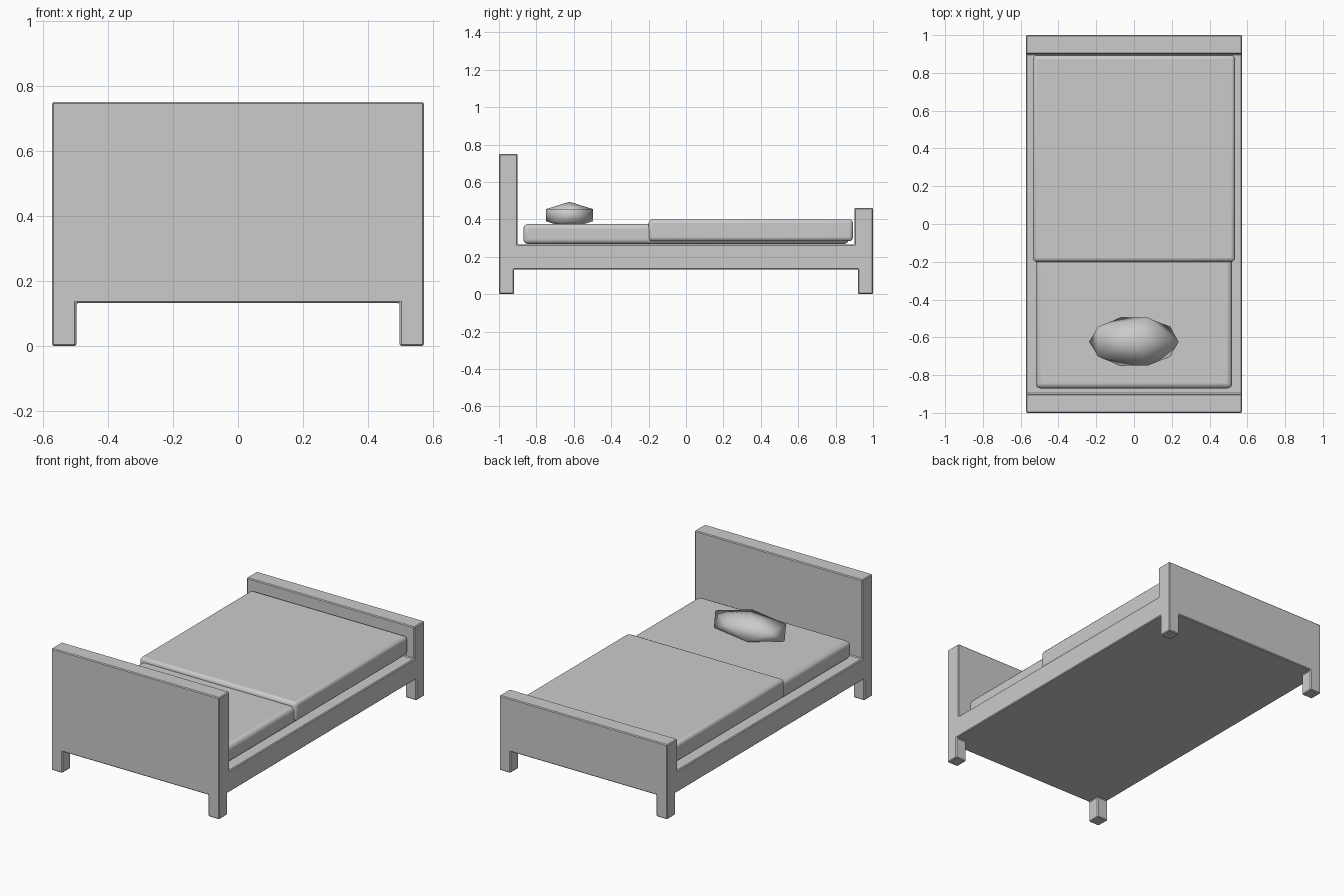
import bpy, bmesh, math
from mathutils import Matrix

if "Cube" in bpy.data.objects:
    bpy.data.objects.remove(bpy.data.objects["Cube"])


def finish(name, bm, bevel, segments, smooth):
    me = bpy.data.meshes.new(name)
    bm.to_mesh(me)
    bm.free()
    ob = bpy.data.objects.new(name, me)
    bpy.context.collection.objects.link(ob)
    if bevel:
        mod = ob.modifiers.new("edge_bevel", 'BEVEL')
        mod.width = bevel
        mod.segments = segments
        mod.limit_method = 'ANGLE'
    if smooth:
        bpy.ops.object.select_all(action='DESELECT')
        ob.select_set(True)
        bpy.context.view_layer.objects.active = ob
        bpy.ops.object.shade_smooth_by_angle(angle=math.radians(smooth))
    return ob


def soft_box(name, x, y, z, bevel, segments):
    bm = bmesh.new()
    size = (x[1] - x[0], y[1] - y[0], z[1] - z[0])
    mid = (sum(x) / 2, sum(y) / 2, sum(z) / 2)
    bmesh.ops.create_cube(bm, size=1, matrix=Matrix.Translation(mid) @ Matrix.Diagonal((*size, 1)))
    return finish(name, bm, bevel, segments, 35)


# Bed frame: one solid of headboard, base, footboard and four legs
bm = bmesh.new()
xs = [-0.572, -0.497, 0.497, 0.572]
ys = [-1, -0.92, -0.9, 0.9, 0.92, 1]
zs = [0, 0.132, 0.265, 0.46, 0.75]


def solid(i, j, k):
    if not (0 <= i < 3 and 0 <= j < 5 and 0 <= k < 4):
        return False
    if k == 0:
        return i != 1 and j in (0, 4)
    if k == 1:
        return True
    return j < 2 or (k == 2 and j > 2)


for i in range(3):
    for j in range(5):
        for k in range(4):
            if not solid(i, j, k):
                continue
            for axis in range(3):
                for side in (0, 1):
                    n = [i, j, k]
                    n[axis] += 2 * side - 1
                    if solid(*n):
                        continue
                    corners = []
                    for a, b in ((0, 0), (1, 0), (1, 1), (0, 1)):
                        c = [i, j, k]
                        c[axis] += side
                        c[(axis + 1) % 3] += a
                        c[(axis + 2) % 3] += b
                        corners.append(bm.verts.new((xs[c[0]], ys[c[1]], zs[c[2]])))
                    bm.faces.new(corners)
bmesh.ops.remove_doubles(bm, verts=bm.verts, dist=1e-4)
bmesh.ops.recalc_face_normals(bm, faces=bm.faces)
bmesh.ops.dissolve_limit(bm, angle_limit=0.02, verts=bm.verts, edges=bm.edges)
finish("bed_frame", bm, 0.005, 1, 0)

# Mattress and the blanket over its foot end
soft_box("mattress", (-0.52, 0.52), (-0.87, 0.87), (0.268, 0.375), 0.025, 3)
soft_box("blanket", (-0.535, 0.535), (-0.2, 0.893), (0.283, 0.4), 0.02, 3)

# Pillow: flattened twenty-sided ball sunk into the mattress
bm = bmesh.new()
bmesh.ops.create_icosphere(bm, subdivisions=1, radius=1, matrix=Matrix.Translation(
    (0, -0.623, 0.422)) @ Matrix.Diagonal((0.264, 0.149, 0.072, 1)))
finish("pillow", bm, 0, 0, 180)
